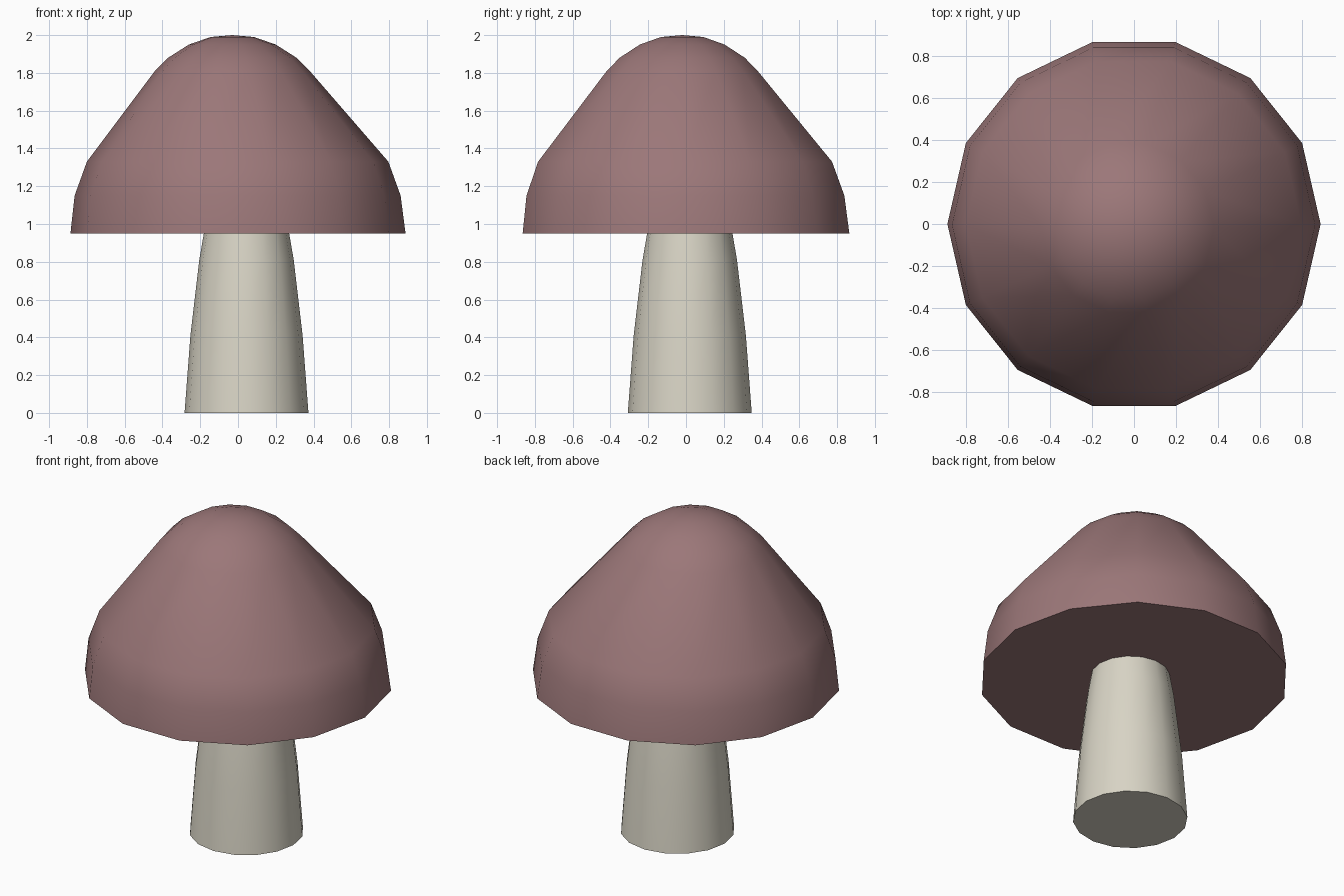
import bpy, bmesh, math

if "Cube" in bpy.data.objects:
    bpy.data.objects.remove(bpy.data.objects["Cube"])


def material(name, color):
    m = bpy.data.materials.new(name)
    m.diffuse_color = color
    m.use_nodes = True
    m.node_tree.nodes["Principled BSDF"].inputs["Base Color"].default_value = m.diffuse_color
    return m


def lathe(name, sides, rings, mat, tip=None):
    """Stack of (cx, cy, z, radius) rings, capped below and closed by a tip or a flat lid."""
    bm = bmesh.new()
    loops = []
    for cx, cy, z, r in rings:
        loops.append([bm.verts.new((cx + r * math.cos(math.tau * i / sides),
                                    cy + r * math.sin(math.tau * i / sides), z))
                      for i in range(sides)])
    for a, b in zip(loops, loops[1:]):
        for i in range(sides):
            j = (i + 1) % sides
            bm.faces.new((a[i], a[j], b[j], b[i]))
    bm.faces.new(loops[0][::-1])
    top = loops[-1]
    if tip:
        v = bm.verts.new(tip)
        for i in range(sides):
            bm.faces.new((top[i], top[(i + 1) % sides], v))
    else:
        bm.faces.new(top)
    me = bpy.data.meshes.new(name)
    bm.to_mesh(me)
    bm.free()
    me.materials.append(mat)
    ob = bpy.data.objects.new(name, me)
    bpy.context.collection.objects.link(ob)
    bpy.ops.object.select_all(action='DESELECT')
    ob.select_set(True)
    bpy.context.view_layer.objects.active = ob
    bpy.ops.object.shade_smooth_by_angle(angle=math.radians(40))
    return ob


# Cap: 14-sided dome with a slightly off-centre crown
lathe("mushroom_cap", 14, [
    (0, 0, 0.95, 0.887),
    (-0.002, -0.003, 1.15, 0.863),
    (-0.002, -0.005, 1.33, 0.798),
    (-0.03, -0.02, 1.81, 0.41),
    (-0.03, -0.02, 1.88, 0.34),
    (-0.03, -0.02, 1.95, 0.23),
    (-0.03, -0.02, 1.99, 0.115),
], material("cap_pink", (0.33, 0.185, 0.19, 1)), tip=(-0.03, -0.02, 2.0))

# Stem: tapered 16-sided column running up into the cap
lathe("mushroom_stem", 16, [
    (0.045, 0.02, 0.0, 0.328),
    (0.045, 0.02, 0.41, 0.297),
    (0.045, 0.02, 0.81, 0.25),
    (0.045, 0.02, 1.10, 0.20),
], material("stem_cream", (0.69, 0.66, 0.56, 1)))
